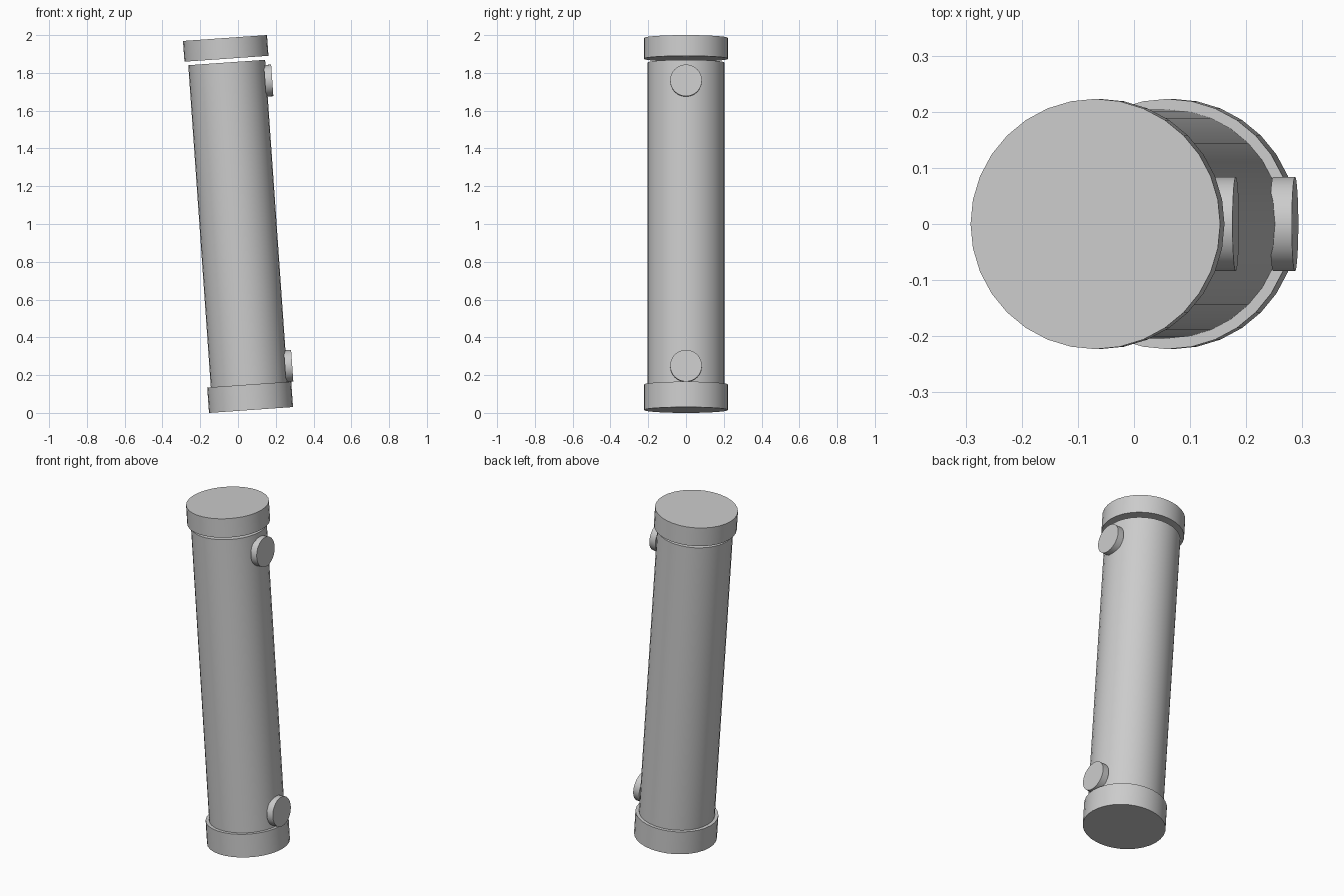
import bpy
import math
from mathutils import Matrix, Vector

cube = bpy.data.objects.get("Cube")
if cube:
    bpy.data.objects.remove(cube, do_unlink=True)

grey = bpy.data.materials.new("plain_grey")
grey.use_nodes = True
colour = (0.6, 0.6, 0.6, 1)
grey.diffuse_color = colour
grey.node_tree.nodes["Principled BSDF"].inputs["Base Color"].default_value = colour

# The whole assembly leans slightly towards -x about its middle
LEAN = Matrix.Translation((0, 0, 1)) @ Matrix.Rotation(math.radians(-4), 4, "Y")
HALF = 0.987


def cylinder(name, radius, start, end):
    """Closed cylinder between two points given along the leaning axis."""
    start, end = Vector(start), Vector(end)
    axis = end - start
    bpy.ops.mesh.primitive_cylinder_add(vertices=32, radius=radius, depth=axis.length)
    obj = bpy.context.object
    obj.name = name
    turn = axis.to_track_quat("Z", "Y").to_matrix().to_4x4()
    obj.matrix_world = LEAN @ Matrix.Translation((start + end) / 2) @ turn
    obj.data.materials.append(grey)
    bpy.ops.object.shade_smooth_by_angle(angle=math.radians(30))
    return obj


# Main tube, with a small gap below the top cap
cylinder("tube", 0.204, (0, 0, -HALF + 0.02), (0, 0, 0.857))

# End caps
cylinder("bottom_cap", 0.223, (0, 0, -HALF), (0, 0, -HALF + 0.135))
cylinder("top_cap", 0.223, (0, 0, HALF - 0.11), (0, 0, HALF))

# Round side ports
for name, height in (("lower_port", -0.768), ("upper_port", 0.746)):
    cylinder(name, 0.084, (0.195, 0, height), (0.234, 0, height))
